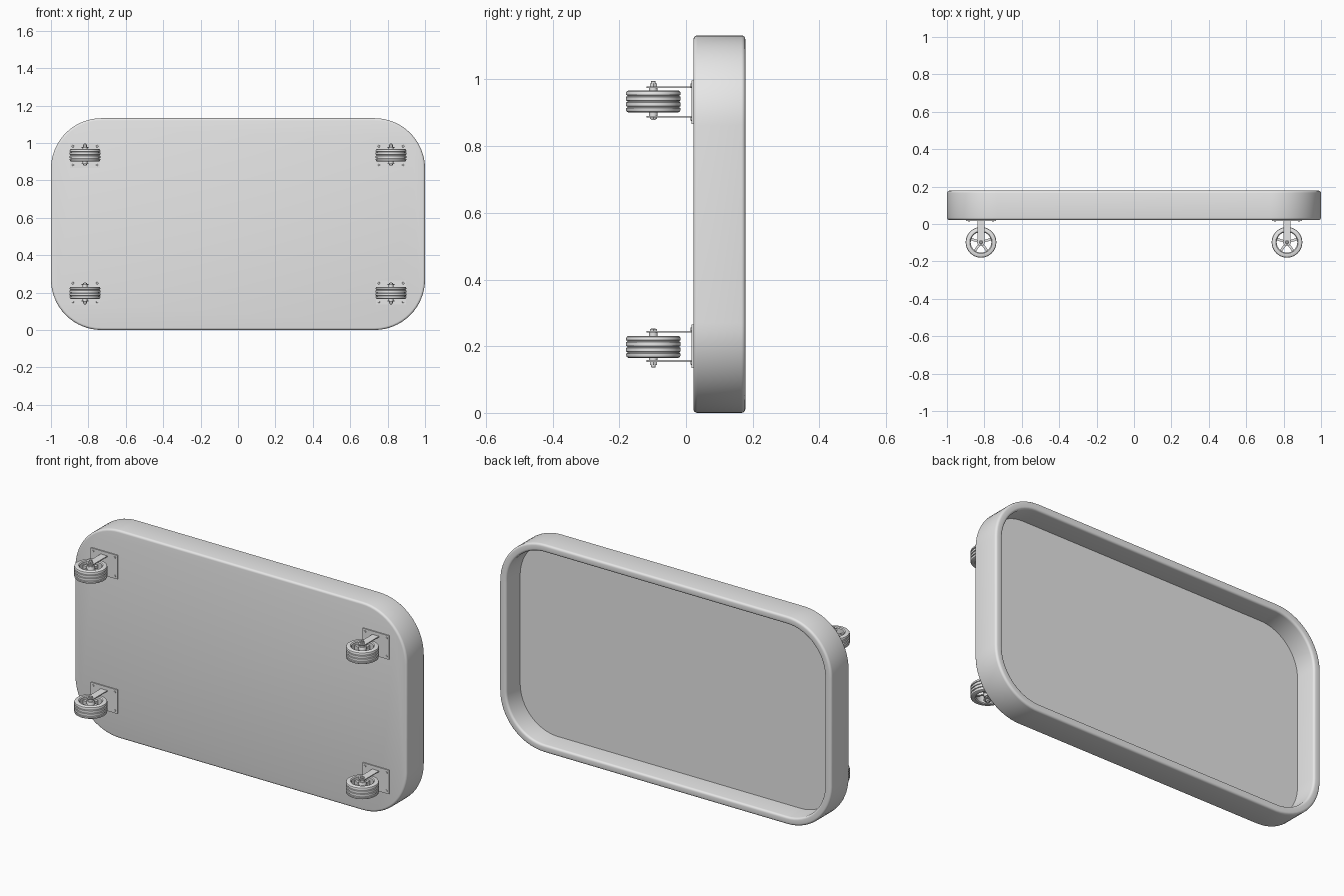
import bpy, bmesh
from math import cos, sin, pi, radians
from mathutils import Matrix, Vector

cube = bpy.data.objects.get("Cube")
if cube:
    bpy.data.objects.remove(cube, do_unlink=True)

grey = bpy.data.materials.new("light grey")
grey.use_nodes = True
grey.diffuse_color = (0.8, 0.8, 0.8, 1)
grey.node_tree.nodes["Principled BSDF"].inputs["Base Color"].default_value = (0.8, 0.8, 0.8, 1)

MID_Z = 0.566


def finish(name, bm):
    """Turn a bmesh into a smooth object with sharp edges kept."""
    bmesh.ops.recalc_face_normals(bm, faces=bm.faces)
    mesh = bpy.data.meshes.new(name)
    bm.to_mesh(mesh)
    bm.free()
    mesh.materials.append(grey)
    mesh.shade_smooth()
    mesh.set_sharp_from_angle(angle=radians(35))
    obj = bpy.data.objects.new(name, mesh)
    bpy.context.collection.objects.link(obj)
    return obj


def loft(bm, rings, caps=True, closed=False):
    """Bridge rings of points; cap the ends or join last to first."""
    loops = [[bm.verts.new(p) for p in ring] for ring in rings]
    pairs = list(zip(loops, loops[1:]))
    if closed:
        pairs.append((loops[-1], loops[0]))
    for a, b in pairs:
        n = len(a)
        for i in range(n):
            bm.faces.new((a[i], a[(i + 1) % n], b[(i + 1) % n], b[i]))
    if caps and not closed:
        bm.faces.new(loops[0])
        bm.faces.new(loops[-1])


def circle(r, z, n, c=(0, 0)):
    return [(c[0] + r * cos(2 * pi * i / n), c[1] + r * sin(2 * pi * i / n), z) for i in range(n)]


def lathe(bm, profile, n, closed=False, c=(0, 0)):
    loft(bm, [circle(r, z, n, c) for r, z in profile], closed=closed)


def box(bm, size, centre, turn=0.0):
    m = Matrix.Rotation(turn, 4, "Z") @ Matrix.Translation(centre) @ Matrix.Diagonal((*size, 1))
    bmesh.ops.create_cube(bm, size=1, matrix=m)


def rounded_ring(inset, y, steps=16):
    """Rounded rectangle standing upright at depth y."""
    w, h, r = 1 - inset, MID_Z - inset, 0.27 - inset
    pts = []
    for q, (sx, sz) in enumerate(((1, 1), (-1, 1), (-1, -1), (1, -1))):
        for i in range(steps + 1):
            a = (q + i / steps) * pi / 2
            pts.append((sx * (w - r) + r * cos(a), y, MID_Z + sz * (h - r) + r * sin(a)))
    return pts


# Tray: closed front, raised rim with soft edges, open back
front, back, floor, wall, soft = 0.022, 0.178, 0.058, 0.042, 0.012
arc = [i * pi / 8 for i in range(5)]
section = [(soft * (1 - sin(a)), front + soft * (1 - cos(a))) for a in arc]
section += [(soft * (1 - cos(a)), back - soft * (1 - sin(a))) for a in arc]
section += [(wall - soft * (1 - sin(a)), back - soft * (1 - cos(a))) for a in arc]
section.append((wall, floor))
bm = bmesh.new()
loft(bm, [rounded_ring(i, y) for i, y in section])
finish("tray", bm)


# Caster parts, built around the wheel centre with the axle along z
def make_tyre():
    bm = bmesh.new()
    half, r = 0.033, 0.082
    prof = [(0.055, -half + 0.004), (0.06, -half), (0.075, -half), (0.08, -half + 0.003)]
    for z in (-0.017, 0.0, 0.017):
        prof += [(r, z - 0.007), (r, z - 0.003), (r - 0.004, z - 0.0015),
                 (r - 0.004, z + 0.0015), (r, z + 0.003), (r, z + 0.007)]
    prof += [(rr, -z) for rr, z in reversed(prof[:4])]
    lathe(bm, prof, 48, closed=True)
    return finish("tyre", bm)


def make_wheel_centre():
    bm = bmesh.new()
    lathe(bm, [(0.018, -0.03), (0.02, -0.027), (0.02, 0.027), (0.018, 0.03)], 24)
    for i in range(5):
        box(bm, (0.042, 0.013, 0.03), (0.037, 0, 0), pi / 2 + i * 2 * pi / 5)
    return finish("wheel_spokes", bm)


def make_axle():
    bm = bmesh.new()
    lathe(bm, [(0.006, -0.055), (0.007, -0.053), (0.007, 0.06), (0.005, 0.062)], 16)
    for z0, z1, r, n in ((0.045, 0.054, 0.012, 6), (-0.053, -0.048, 0.012, 6),
                         (0.03, 0.042, 0.013, 20), (-0.043, -0.03, 0.013, 20)):
        lathe(bm, [(r, z0), (r, z1)], n)
    return finish("axle_bolt", bm)


def make_bracket():
    bm = bmesh.new()
    # mounting plate against the tray
    box(bm, (0.16, 0.007, 0.13), (0, 0.1175, -0.002))
    # pair of flat arms with rounded ends
    for z in (0.0425, -0.0455):
        outline = [(-0.02, 0.118), *[(0.02 * cos(pi + i * pi / 12), 0.02 * sin(pi + i * pi / 12))
                                     for i in range(13)], (0.02, 0.118)]
        loft(bm, [[(x, y, z + d) for x, y in outline] for d in (-0.0025, 0.0025)])
    return finish("caster_bracket", bm)


def make_screws():
    bm = bmesh.new()
    for x in (-0.065, 0.065):
        for z in (-0.05, 0.05):
            lathe(bm, [(0.006, -0.114), (0.005, -0.111)], 12, c=(x, z - 0.002))
    # stand the screw heads up so they face the front
    bm.transform(Matrix(((1, 0, 0, 0), (0, 0, -1, 0), (0, 1, 0, 0), (0, 0, 0, 1))))
    return finish("plate_screws", bm)


# Four casters: the lower pair mirrors the upper pair
for side, sx in (("left", 1), ("right", -1)):
    for level, sz in (("upper", 1), ("lower", -1)):
        place = Matrix.Translation(Vector((sx * 0.818, -0.098, MID_Z + sz * 0.368)))
        for make in (make_tyre, make_wheel_centre, make_axle, make_bracket, make_screws):
            part = make()
            part.name = f"{level}_{side}_{part.name}"
            part.data.transform(place @ Matrix.Diagonal((sx, 1, sz, 1)))
            if sx * sz < 0:
                part.data.flip_normals()
